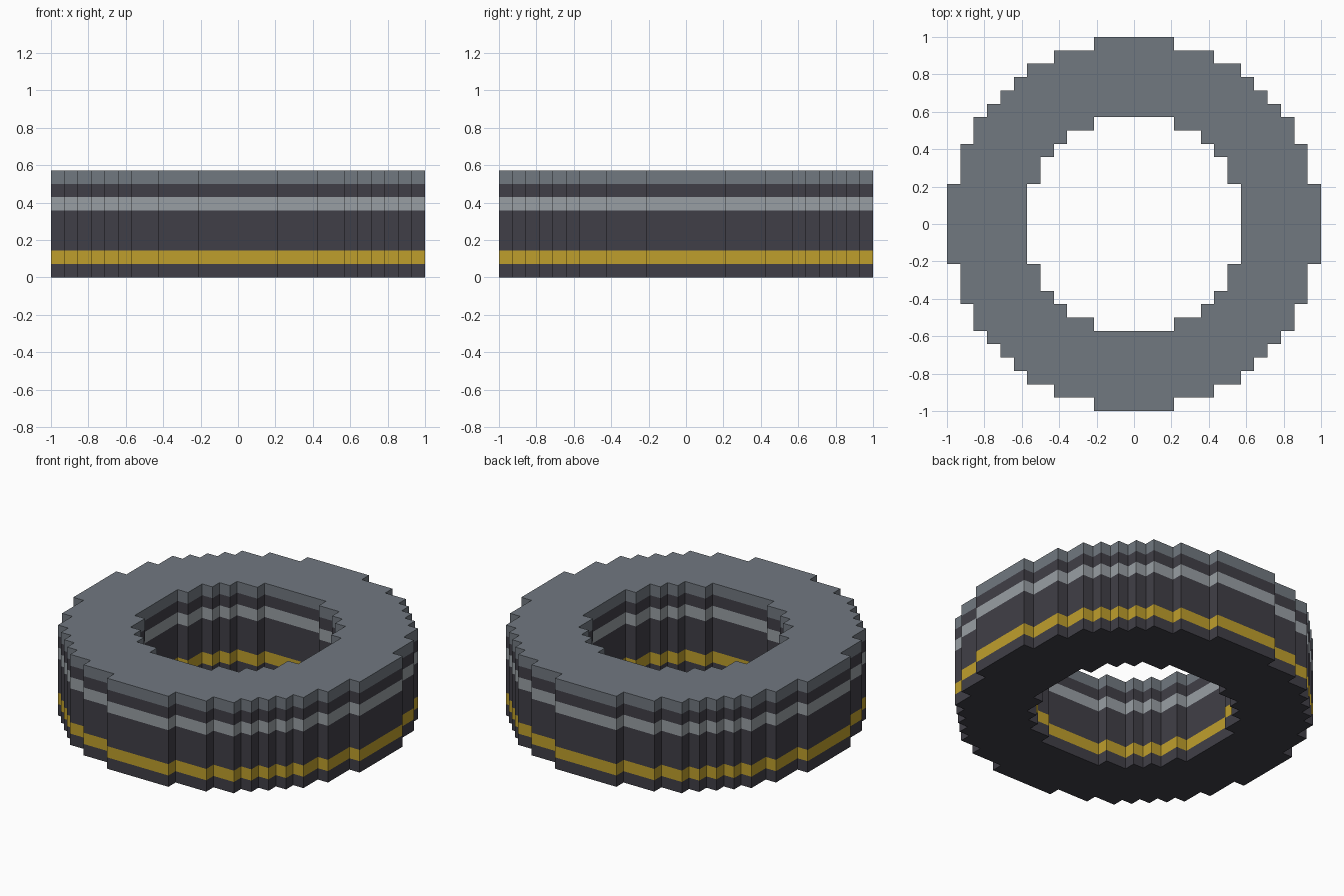
import bpy
import bmesh
from mathutils import Vector

UNIT = 1 / 14  # edge of one block

cube = bpy.data.objects.get("Cube")
if cube:
    bpy.data.objects.remove(cube, do_unlink=True)


def linear(c):
    return c / 12.92 if c <= 0.04045 else ((c + 0.055) / 1.055) ** 2.4


def make_material(name, hex_code):
    rgb = [linear(int(hex_code[i:i + 2], 16) / 255) for i in (0, 2, 4)]
    mat = bpy.data.materials.new(name)
    mat.use_nodes = True
    mat.diffuse_color = (*rgb, 1)
    bsdf = next(n for n in mat.node_tree.nodes if n.type == "BSDF_PRINCIPLED")
    bsdf.inputs["Base Color"].default_value = (*rgb, 1)
    return mat


def stepped_loop(steps):
    """Turn (half width, upper edge) steps of one quadrant into a full loop."""
    quadrant = []
    for i, (x, y) in enumerate(steps):
        quadrant.append((x, y))
        if i + 1 < len(steps):
            quadrant.append((steps[i + 1][0], y))
    loop = []
    for _ in range(4):
        loop += quadrant
        quadrant = [(-y, x) for x, y in quadrant]
    return loop


# Blocky circles, counter-clockwise outside and clockwise for the hole
OUTER = stepped_loop([(14, 3), (13, 6), (12, 8), (11, 9), (10, 10),
                      (9, 11), (8, 12), (6, 13), (3, 14)])
INNER = stepped_loop([(8, 3), (7, 5), (6, 6), (5, 7), (3, 8)])[::-1]


def ring_band(name, low, high, mat, cap=None):
    """Outer and inner walls of one layer, with an optional flat cap."""
    bm = bmesh.new()
    rims = {low: [], high: []}
    for loop in (OUTER, INNER):
        rows = [[bm.verts.new(Vector((x, y, z)) * UNIT) for x, y in loop]
                for z in (low, high)]
        n = len(loop)
        for i in range(n):
            j = (i + 1) % n
            bm.faces.new((rows[0][i], rows[0][j], rows[1][j], rows[1][i]))
            for z, row in zip((low, high), rows):
                rims[z].append(bm.edges.get((row[i], row[j])))
    if cap is not None:
        up = 1 if cap == high else -1
        fill = bmesh.ops.triangle_fill(bm, edges=rims[cap], use_beauty=True,
                                       normal=(0, 0, up))
        for face in fill["geom"]:
            if isinstance(face, bmesh.types.BMFace):
                face.normal_update()
                if face.normal.z * up < 0:
                    face.normal_flip()
    mesh = bpy.data.meshes.new(name)
    bm.to_mesh(mesh)
    bm.free()
    mesh.materials.append(mat)
    bpy.context.collection.objects.link(bpy.data.objects.new(name, mesh))


charcoal = make_material("charcoal", "403F47")
yellow = make_material("mustard yellow", "BF9F2C")
silver = make_material("light grey", "999FA4")
grey = make_material("mid grey", "717880")

# Stacked layers from the floor up
ring_band("base_layer", 0, 1, charcoal, cap=0)
ring_band("yellow_stripe", 1, 2, yellow)
ring_band("main_wall", 2, 5, charcoal)
ring_band("light_stripe", 5, 6, silver)
ring_band("upper_wall", 6, 7, charcoal)
ring_band("top_layer", 7, 8, grey, cap=8)
